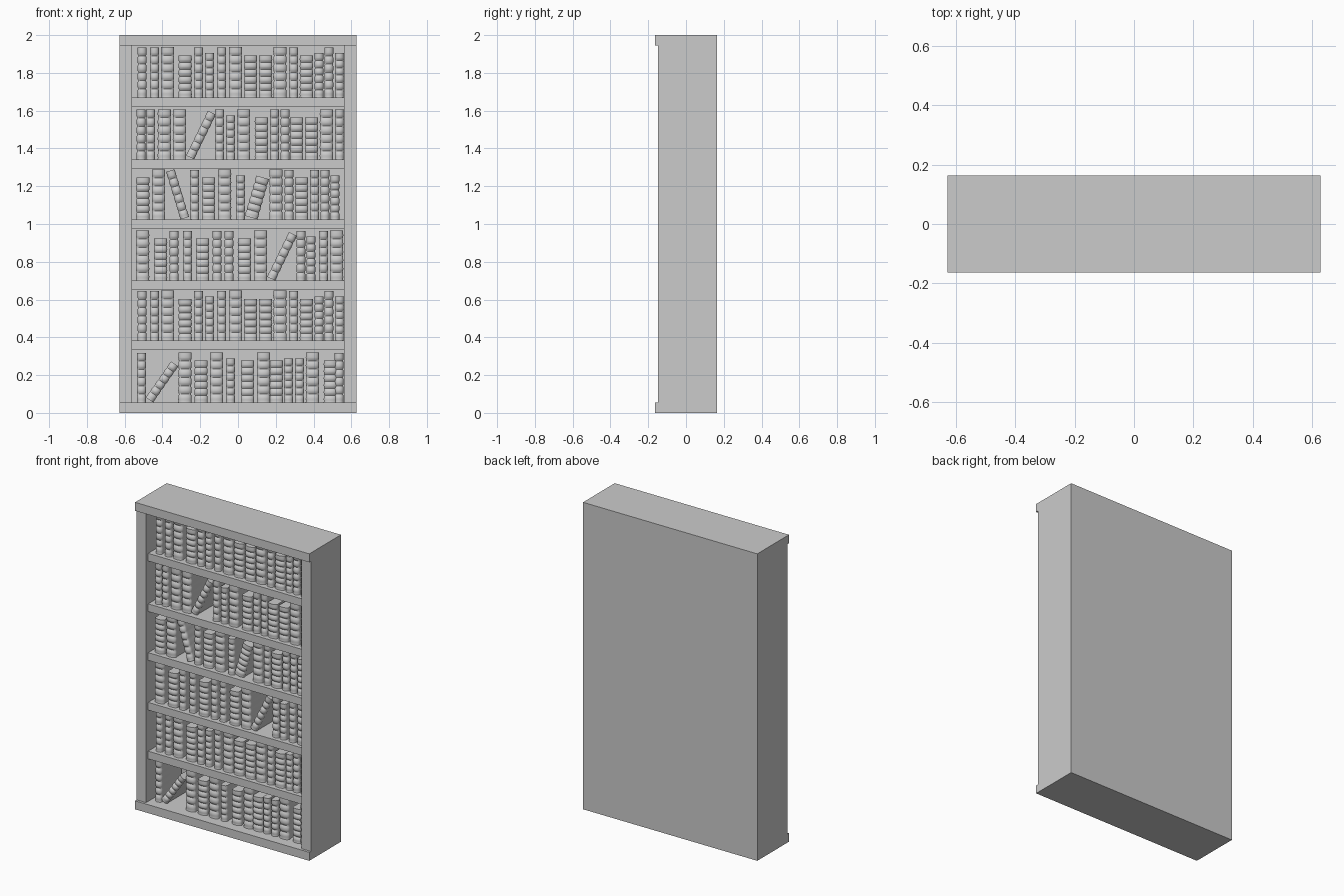
import bpy, bmesh, math

if "Cube" in bpy.data.objects:
    bpy.data.objects.remove(bpy.data.objects["Cube"])

grey = bpy.data.materials.new("plain_grey")
grey.diffuse_color = (0.6, 0.6, 0.6, 1)
grey.use_nodes = True
grey.node_tree.nodes["Principled BSDF"].inputs["Base Color"].default_value = grey.diffuse_color


def add_object(name, mesh):
    ob = bpy.data.objects.new(name, mesh)
    bpy.context.collection.objects.link(ob)
    return ob


def box(name, x0, x1, y0, y1, z0, z1):
    bm = bmesh.new()
    bmesh.ops.create_cube(bm, size=1)
    for v in bm.verts:
        v.co = ((x0 + x1) / 2 + v.co.x * (x1 - x0),
                (y0 + y1) / 2 + v.co.y * (y1 - y0),
                (z0 + z1) / 2 + v.co.z * (z1 - z0))
    me = bpy.data.meshes.new(name)
    bm.to_mesh(me)
    bm.free()
    me.materials.append(grey)
    return add_object(name, me)


# Cabinet
W, D, INNER = 0.628, 0.163, 0.56
box("bottom_board", -W, W, -D, D, 0, 0.055)
box("top_board", -W, W, -D, D, 1.945, 2)
box("left_side", -W, -INNER, -0.147, D, 0.055, 1.945)
box("right_side", INNER, W, -0.147, D, 0.055, 1.945)
box("back_panel", -INNER, INNER, 0.14, D, 0.055, 1.945)
TOPS = [0.055, 0.382, 0.70, 1.024, 1.342, 1.671]
for z in TOPS[1:]:
    box("shelf", -INNER, INNER, -0.125, 0.14, z - 0.05, z)


def book_mesh(name, w, h, bands=6):
    """Loft of a rounded spine whose outline swells at each raised band."""
    bm = bmesh.new()
    stations = [(0.0, 1.0)]
    for i in range(bands):
        if i:
            stations.append((i / bands, 0.0))
        for f, s in ((0.22, 0.75), (0.42, 1.0), (0.8, 0.75)):
            stations.append(((i + f) / bands, s))
    stations.append((1.0, 0.75))
    rings = []
    for f, s in stations:
        hw = w / 2 * (0.88 + 0.12 * s)
        pts = [(-w * 0.45, 0.115), (-w * 0.45, -0.07)]
        for k in range(11):
            a = math.pi * k / 10
            pts.append((-hw * math.cos(a), -0.08 - (0.012 + 0.009 * s) * math.sin(a)))
        pts += [(w * 0.45, -0.07), (w * 0.45, 0.115)]
        rings.append([bm.verts.new((x, y, (f - 0.5) * h)) for x, y in pts])
    n = len(rings[0])
    for a, b in zip(rings, rings[1:]):
        for k in range(n):
            bm.faces.new((a[k], a[(k + 1) % n], b[(k + 1) % n], b[k]))
    bm.faces.new(rings[0])
    bm.faces.new(rings[-1])
    bmesh.ops.recalc_face_normals(bm, faces=bm.faces)
    me = bpy.data.meshes.new(name)
    bm.to_mesh(me)
    bm.free()
    me.materials.append(grey)
    for p in me.polygons:
        p.use_smooth = True
    me.set_sharp_from_angle(angle=math.radians(50))
    return me


# Four book sizes: A wide tall, B wide short, C narrow tall, D narrow short
SIZES = {"A": (0.071, 0.265), "B": (0.071, 0.222), "C": (0.048, 0.263), "D": (0.048, 0.233)}
BOOKS = {k: book_mesh("book_" + k.lower(), *s) for k, s in SIZES.items()}


def book(kind, x, shelf, lean=0):
    w, h = SIZES[kind]
    a = math.radians(lean)
    ob = add_object("leaning_book" if lean else "book", BOOKS[kind])
    ob.location = (x, 0, TOPS[shelf] + h / 2 * math.cos(a) + w / 2 * abs(math.sin(a)))
    ob.rotation_euler = (0, a, 0)


def row(shelf, kinds, xs):
    for k, x in zip(kinds, xs):
        book(k, x, shelf)


# Upright books, shelf by shelf (two shelves share one arrangement)
for shelf in (1, 5):
    row(shelf, "CCABCDCABBACBDCD",
        [-.508, -.442, -.373, -.28, -.209, -.151, -.087, -.013,
         .066, .146, .222, .294, .362, .429, .481, .537])
row(4, "CCAACDABCCBBAC",
    [-.513, -.463, -.39, -.31, -.098, -.04, .029, .124, .193, .249, .31, .389, .468, .537])
row(3, "BACBADACBCCD",
    [-.504, -.421, -.23, -.156, -.071, .013, .201, .27, .336, .405, .46, .513])
row(2, "ABCCBCCBACDCA",
    [-.505, -.41, -.339, -.267, -.188, -.111, -.048, .034, .119, .333, .386, .452, .522])
row(0, "CABADBABDDABC",
    [-.511, -.281, -.196, -.114, -.04, .05, .135, .203, .267, .325, .394, .489, .535])

# Leaning books
book("C", -0.196, 4, 26)
book("C", -0.32, 3, -17)
book("B", 0.10, 3, 16)
book("C", 0.233, 2, 26)
book("D", -0.402, 0, 35)
